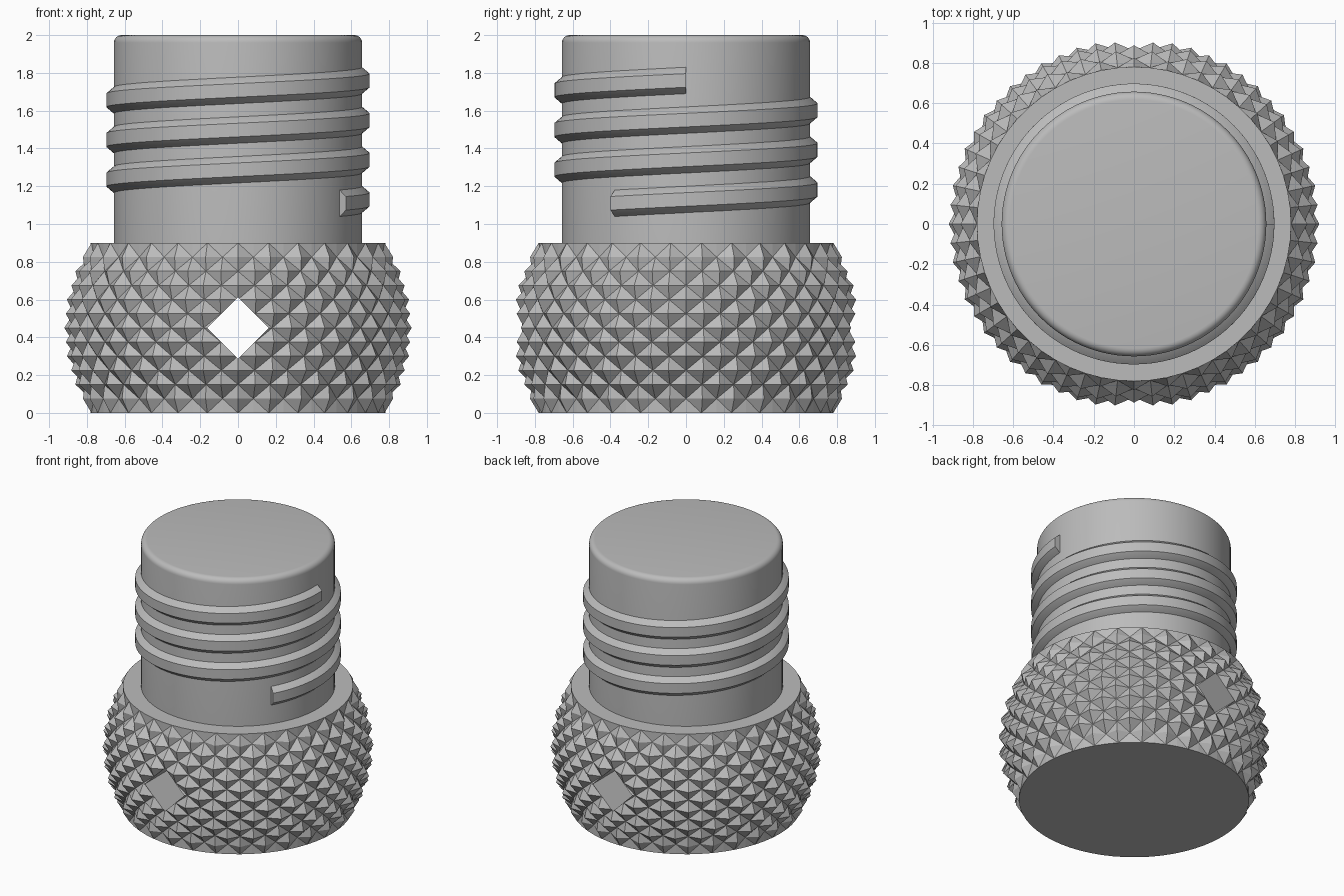
import bpy, bmesh, math

if "Cube" in bpy.data.objects:
    bpy.data.objects.remove(bpy.data.objects["Cube"])

grey = bpy.data.materials.new("plain grey")
grey.diffuse_color = (0.5, 0.5, 0.5, 1)
grey.use_nodes = True
grey.node_tree.nodes["Principled BSDF"].inputs["Base Color"].default_value = grey.diffuse_color


def make_object(name, bm):
    bmesh.ops.recalc_face_normals(bm, faces=bm.faces[:])
    mesh = bpy.data.meshes.new(name)
    bm.to_mesh(mesh)
    bm.free()
    mesh.materials.append(grey)
    ob = bpy.data.objects.new(name, mesh)
    bpy.context.collection.objects.link(ob)
    return ob


def activate(ob):
    bpy.ops.object.select_all(action='DESELECT')
    ob.select_set(True)
    bpy.context.view_layer.objects.active = ob


def ring(bm, radius, z, count):
    return [bm.verts.new((radius * math.cos(2 * math.pi * i / count),
                          radius * math.sin(2 * math.pi * i / count), z))
            for i in range(count)]


# Knurled base: rows of pyramids on a barrel curve, tips and grooves alternating
COLS, HALF_ROWS, DEPTH = 60, 6, 0.045
bm = bmesh.new()
rows = []
for k in range(-HALF_ROWS, HALF_ROWS + 1):
    dz = 0.45 * k / HALF_ROWS
    tip = 0.92 - 0.79 + math.sqrt(0.79 ** 2 - dz ** 2)
    row = []
    for i in range(COLS):
        r = tip if (i + k) % 2 == 0 else tip - DEPTH
        if abs(k) == HALF_ROWS:
            r = 0.78
        a = 2 * math.pi * i / COLS
        row.append(bm.verts.new((r * math.cos(a), r * math.sin(a), 0.45 + dz)))
    rows.append(row)
for n in range(len(rows) - 1):
    k = n - HALF_ROWS
    for i in range(COLS):
        j = (i + 1) % COLS
        a, b, c, d = rows[n][i], rows[n][j], rows[n + 1][j], rows[n + 1][i]
        # split each cell along its groove
        tris = ((a, b, d), (b, c, d)) if (i + k) % 2 == 0 else ((a, b, c), (a, c, d))
        for t in tris:
            bm.faces.new(t)
bm.faces.new(rows[0][::-1])
bm.faces.new(rows[-1])
base = make_object("knurled_base", bm)

# Square cross hole, turned on its corner, from front to back
bpy.ops.mesh.primitive_cube_add(size=1, location=(0, 0, 0.45),
                                rotation=(0, math.radians(45), 0))
cutter = bpy.context.object
cutter.name = "hole_cutter"
cutter.hide_render = True
side = 0.163 * math.sqrt(2)
cutter.scale = (side, 3, side)
cutter.data.materials.append(grey)
cut = base.modifiers.new("cross_hole", 'BOOLEAN')
cut.operation = 'DIFFERENCE'
cut.solver = 'EXACT'
cut.object = cutter
activate(base)
bpy.ops.object.modifier_apply(modifier=cut.name)
bpy.data.objects.remove(cutter)

# Neck: smooth cylinder with a rounded top edge
bm = bmesh.new()
profile = [(0.657, 0.9)]
for s in range(7):
    a = math.radians(15 * s)
    profile.append((0.617 + 0.04 * math.cos(a), 1.96 + 0.04 * math.sin(a)))
rings = [ring(bm, r, z, 96) for r, z in profile]
for low, high in zip(rings, rings[1:]):
    for i in range(96):
        j = (i + 1) % 96
        bm.faces.new((low[i], low[j], high[j], high[i]))
bm.faces.new(rings[0][::-1])
bm.faces.new(rings[-1])
neck = make_object("neck", bm)

# Screw thread: trapezoid section swept up a right-hand helix
bm = bmesh.new()
section = [(0.645, -0.075), (0.657, -0.07), (0.697, -0.036),
           (0.697, 0.036), (0.657, 0.07), (0.645, 0.075)]
START, END, STEPS = -35, 1080, 300
loops = []
for s in range(STEPS + 1):
    deg = START + (END - START) * s / STEPS
    a = math.radians(deg)
    z = 1.13 + 0.21 * deg / 360
    loops.append([bm.verts.new((r * math.cos(a), r * math.sin(a), z + h))
                  for r, h in section])
for p, q in zip(loops, loops[1:]):
    for i in range(len(section)):
        j = (i + 1) % len(section)
        bm.faces.new((p[i], p[j], q[j], q[i]))
bm.faces.new(loops[0])
bm.faces.new(loops[-1][::-1])
thread = make_object("screw_thread", bm)

for ob in (neck, thread):
    activate(ob)
    bpy.ops.object.shade_smooth_by_angle(angle=math.radians(25))
